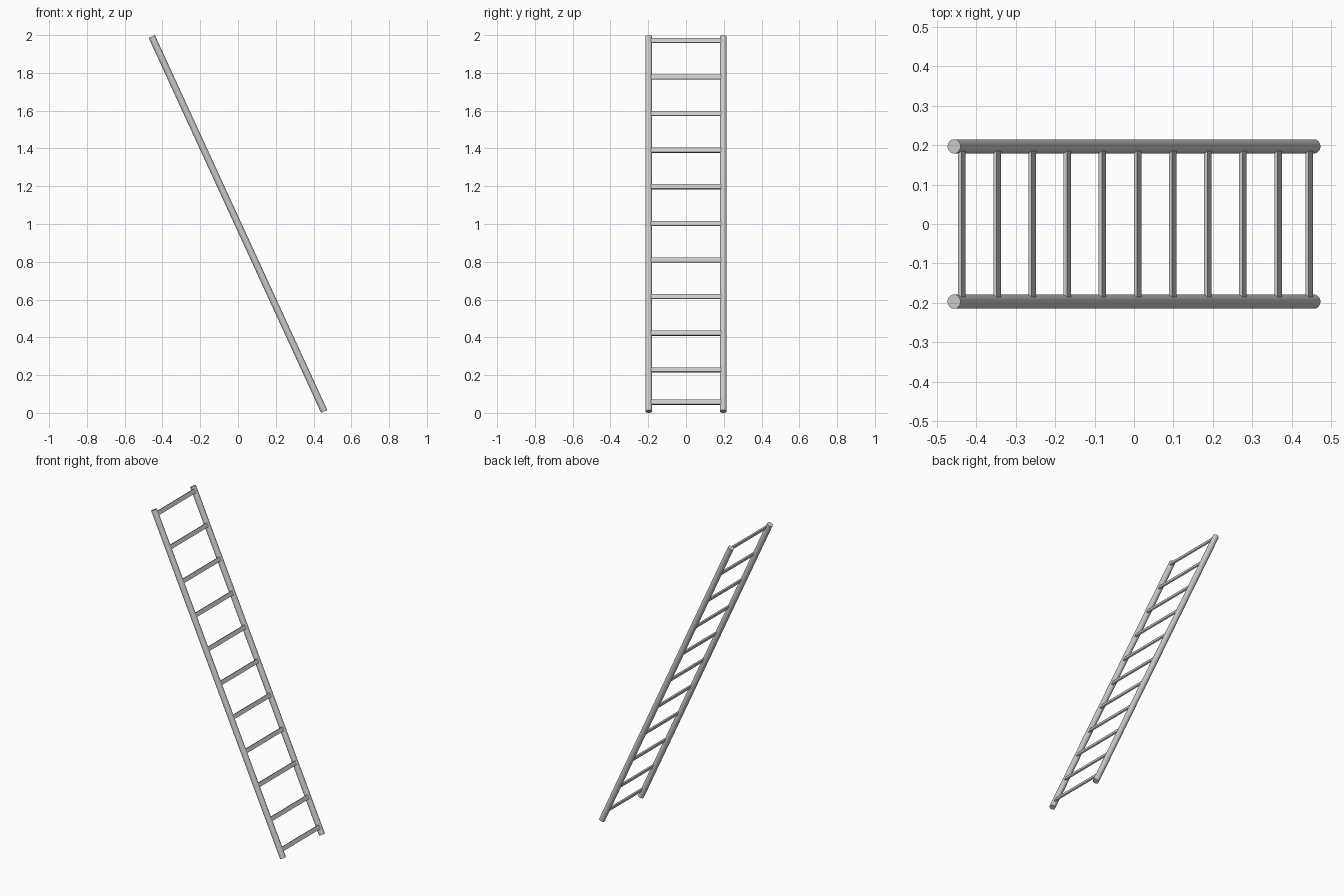
import bpy
import math
from mathutils import Matrix, Vector

if "Cube" in bpy.data.objects:
    bpy.data.objects.remove(bpy.data.objects["Cube"])

RAIL_R = 0.018
RAIL_Y = 0.197
TILT = math.radians(24.7)
HALF_LEN = (1 - RAIL_R * math.sin(TILT)) / math.cos(TILT)

# Leaning frame: local z runs up the ladder, local x faces out of the front
LEAN = Matrix.Translation((0, 0, 1)) @ Matrix.Rotation(-TILT, 4, 'Y')


def place(obj, name, local, scale=(1, 1, 1)):
    obj.name = name
    size = Matrix.Diagonal(Vector((*scale, 1)))
    obj.matrix_world = LEAN @ Matrix.Translation(local) @ size


# Two round side rails
for side, y in (("left", -RAIL_Y), ("right", RAIL_Y)):
    bpy.ops.mesh.primitive_cylinder_add(vertices=32, radius=RAIL_R, depth=2 * HALF_LEN)
    bpy.ops.object.shade_smooth_by_angle(angle=math.radians(30))
    place(bpy.context.object, f"{side}_rail", (0, y, 0))

# Flat treads set slightly forward; the lowest one sits closer to its neighbour
heights = [-1.043] + [-0.001 + 0.2133 * i for i in range(-4, 6)]
for i, t in enumerate(heights):
    bpy.ops.mesh.primitive_cube_add(size=1)
    place(bpy.context.object, f"rung_{i + 1}", (0.0095, 0, t),
          (0.009, 2 * RAIL_Y - 0.016, 0.026))
